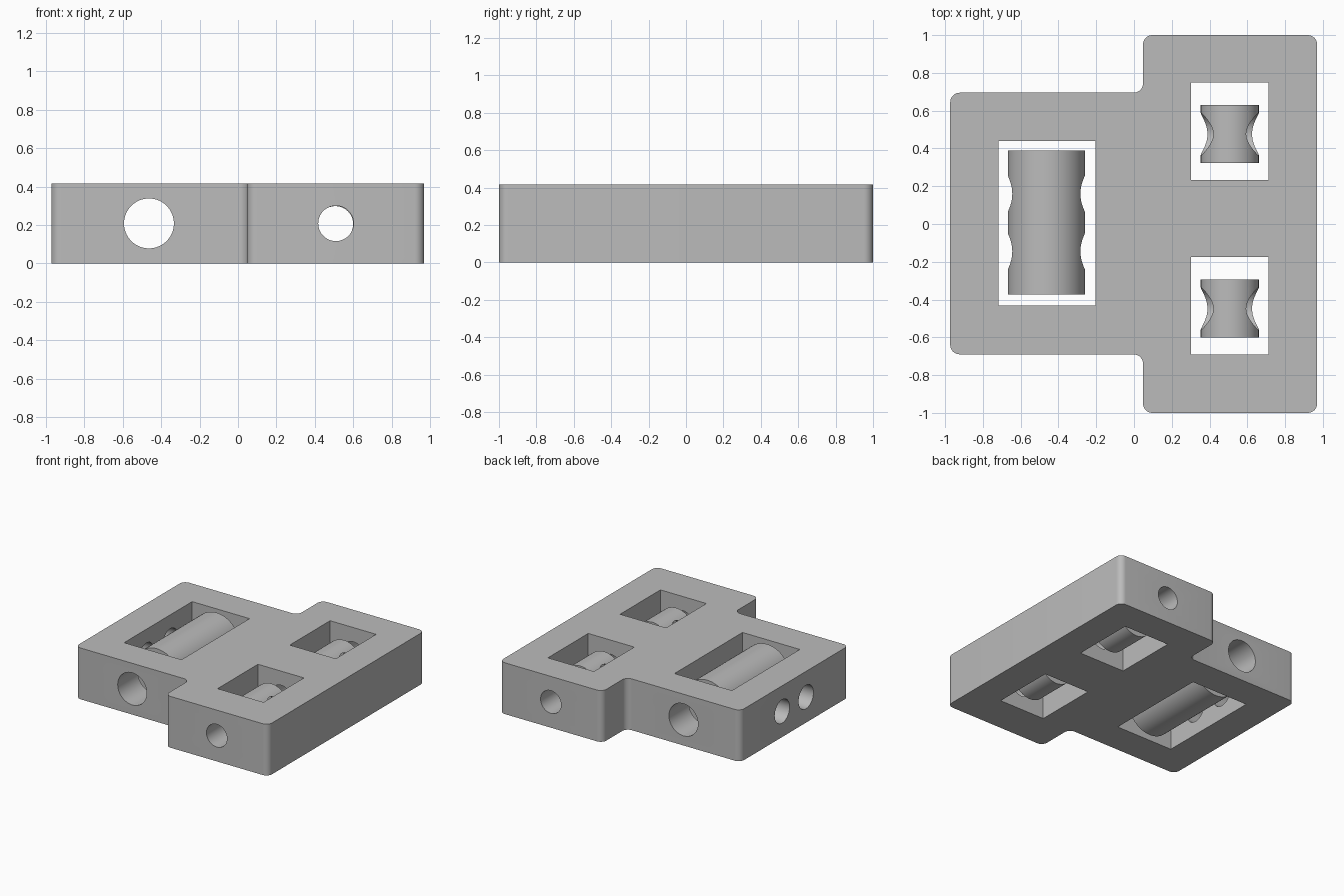
import bpy
import bmesh
from math import pi
from mathutils import Matrix

cube = bpy.data.objects.get("Cube")
if cube:
    bpy.data.objects.remove(cube, do_unlink=True)

HEIGHT = 0.415
MID = 0.208
MAIN_X, SIDE_X = -0.464, 0.51

grey = bpy.data.materials.new("plain grey")
grey.use_nodes = True
colour = (0.5, 0.5, 0.5, 1)
grey.diffuse_color = colour
grey.node_tree.nodes["Principled BSDF"].inputs["Base Color"].default_value = colour


def finish(bm, name):
    bmesh.ops.recalc_face_normals(bm, faces=bm.faces)
    mesh = bpy.data.meshes.new(name)
    bm.to_mesh(mesh)
    bm.free()
    mesh.materials.append(grey)
    obj = bpy.data.objects.new(name, mesh)
    bpy.context.collection.objects.link(obj)
    return obj


def cylinder(name, centre, radius, length, axis):
    bm = bmesh.new()
    turn = Matrix.Rotation(pi / 2, 4, "X" if axis == "Y" else "Y")
    bmesh.ops.create_cone(bm, cap_ends=True, segments=64, radius1=radius,
                          radius2=radius, depth=length,
                          matrix=Matrix.Translation(centre) @ turn)
    return finish(bm, name)


def box(name, centre, size):
    bm = bmesh.new()
    bmesh.ops.create_cube(bm, size=1, matrix=Matrix.Translation(centre)
                          @ Matrix.Diagonal((*size, 1)))
    return finish(bm, name)


def cut(target, cutters):
    """Subtract the cutters one by one, then remove them."""
    bpy.context.view_layer.objects.active = target
    for cutter in cutters:
        cutter.hide_render = True
        mod = target.modifiers.new("cut", "BOOLEAN")
        mod.operation = "DIFFERENCE"
        mod.solver = "EXACT"
        mod.object = cutter
        bpy.ops.object.modifier_apply(modifier=mod.name)
        bpy.data.objects.remove(cutter, do_unlink=True)


def smooth(obj):
    bpy.ops.object.select_all(action="DESELECT")
    obj.select_set(True)
    bpy.context.view_layer.objects.active = obj
    bpy.ops.object.shade_smooth_by_angle(angle=pi / 6)


# T-shaped body with rounded vertical corners
outline = [(-0.973, -0.69), (0.048, -0.69), (0.048, -1), (0.97, -1),
           (0.97, 1), (0.048, 1), (0.048, 0.695), (-0.973, 0.695)]
bm = bmesh.new()
base = bm.faces.new([bm.verts.new((x, y, 0)) for x, y in outline])
top = bmesh.ops.extrude_face_region(bm, geom=[base])["geom"]
for v in top:
    if isinstance(v, bmesh.types.BMVert):
        v.co.z = HEIGHT
uprights = [e for e in bm.edges if abs(e.verts[0].co.z - e.verts[1].co.z) > 0.1]
bmesh.ops.bevel(bm, geom=uprights, offset=0.05, segments=8, profile=0.5,
                affect="EDGES")
body = finish(bm, "body")

# Windows through the body, lengthwise bores, and two holes in the narrow end
cross_y = (0.16, -0.145)
cut(body, [
    box("main_window", (-0.461, 0.004, MID), (0.514, 0.87, 1)),
    box("back_window", (0.507, 0.49, MID), (0.412, 0.516, 1)),
    box("front_window", (0.507, -0.433, MID), (0.412, 0.516, 1)),
    cylinder("main_bore", (MAIN_X, 0, MID), 0.13, 3, "Y"),
    cylinder("side_bore", (SIDE_X, 0, MID), 0.092, 3, "Y"),
] + [cylinder("end_hole", (-0.9, y, MID), 0.095, 0.5, "X") for y in cross_y])
smooth(body)


def bushing(name, x, y, z, radius, length, bore, cross_radius, cross_centres):
    """Hollow sleeve along y, crossed by holes along x."""
    sleeve = cylinder(name, (x, y, z), radius, length, "Y")
    cut(sleeve, [cylinder("bore", (x, y, z), bore, 1, "Y")]
        + [cylinder("cross_hole", (x, cy, cz), cross_radius, 0.8, "X")
           for cy, cz in cross_centres])
    smooth(sleeve)


# Sleeves floating in the windows
bushing("main_sleeve", MAIN_X, 0.008, MID, 0.204, 0.764, 0.131, 0.095,
        [(y, MID) for y in cross_y])
for name, y in (("back_sleeve", 0.476), ("front_sleeve", -0.448)):
    bushing(name, SIDE_X - 0.003, y, 0.205, 0.154, 0.306, 0.093, 0.113,
            [(y, 0.219)])
